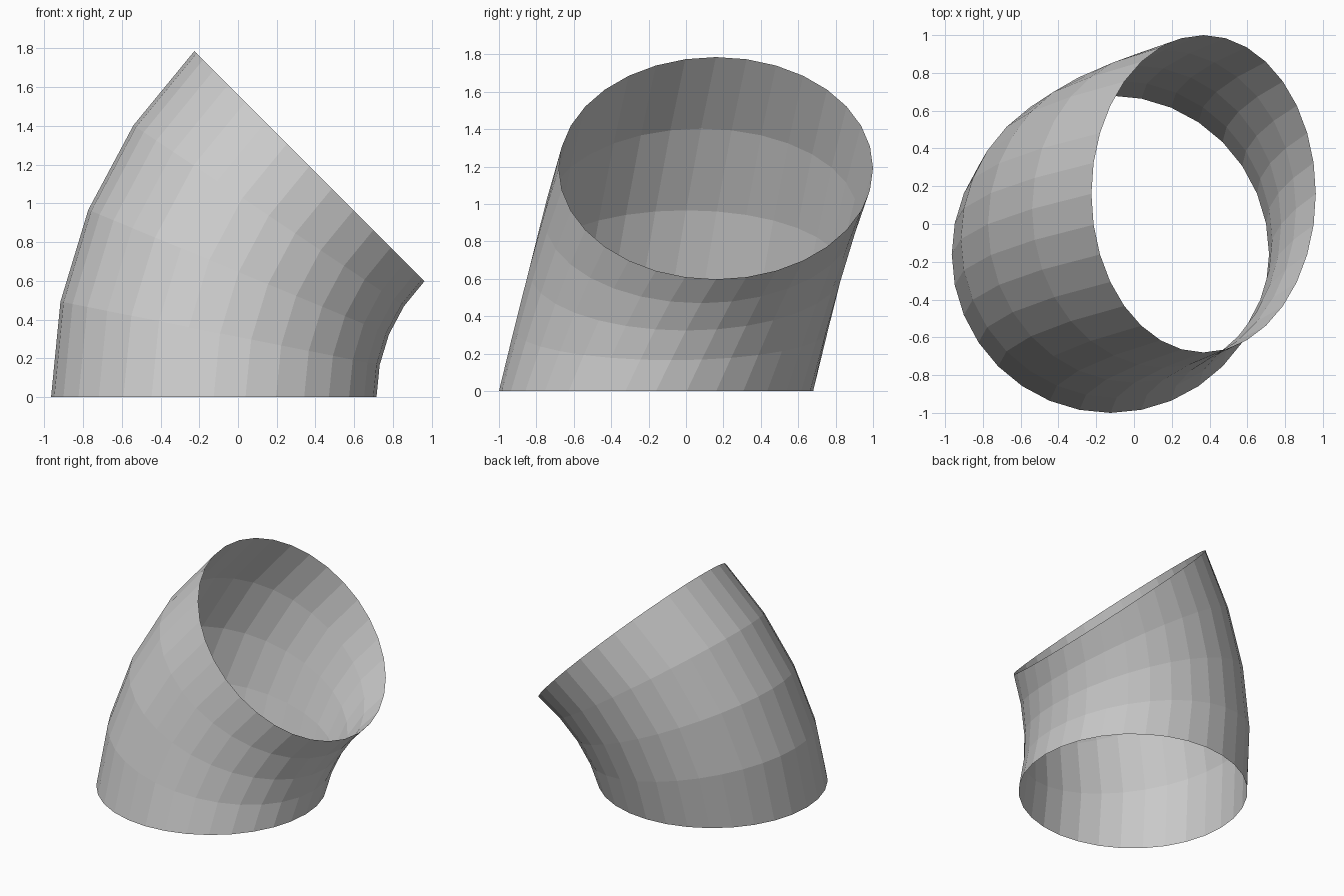
import bpy
import bmesh
from math import pi
from mathutils import Matrix, Vector

cube = bpy.data.objects.get("Cube")
if cube:
    bpy.data.objects.remove(cube, do_unlink=True)

RADIUS = 0.84
START = Vector((-0.125, -0.16, 0))   # centre of the base ring
PIVOT = Vector((1.56, 0, 0))         # bend axis runs along y through here
STEPS = 4
SIDE_DRIFT = 0.32

# Single grey surface colour
grey = bpy.data.materials.new("plain_grey")
grey.use_nodes = True
colour = (0.6, 0.6, 0.6, 1)
grey.diffuse_color = colour
grey.node_tree.nodes["Principled BSDF"].inputs["Base Color"].default_value = colour

# Open pipe elbow: a ring swept round the bend axis while drifting sideways
bm = bmesh.new()
bmesh.ops.create_circle(bm, segments=32, radius=RADIUS,
                        matrix=Matrix.Translation(START))
bmesh.ops.spin(bm, geom=bm.verts[:] + bm.edges[:], cent=PIVOT, axis=(0, 1, 0),
               dvec=(0, SIDE_DRIFT / STEPS, 0), angle=pi / 4, steps=STEPS)
bmesh.ops.recalc_face_normals(bm, faces=bm.faces[:])

mesh = bpy.data.meshes.new("pipe_elbow")
bm.to_mesh(mesh)
bm.free()
mesh.materials.append(grey)
elbow = bpy.data.objects.new("pipe_elbow", mesh)
bpy.context.collection.objects.link(elbow)
